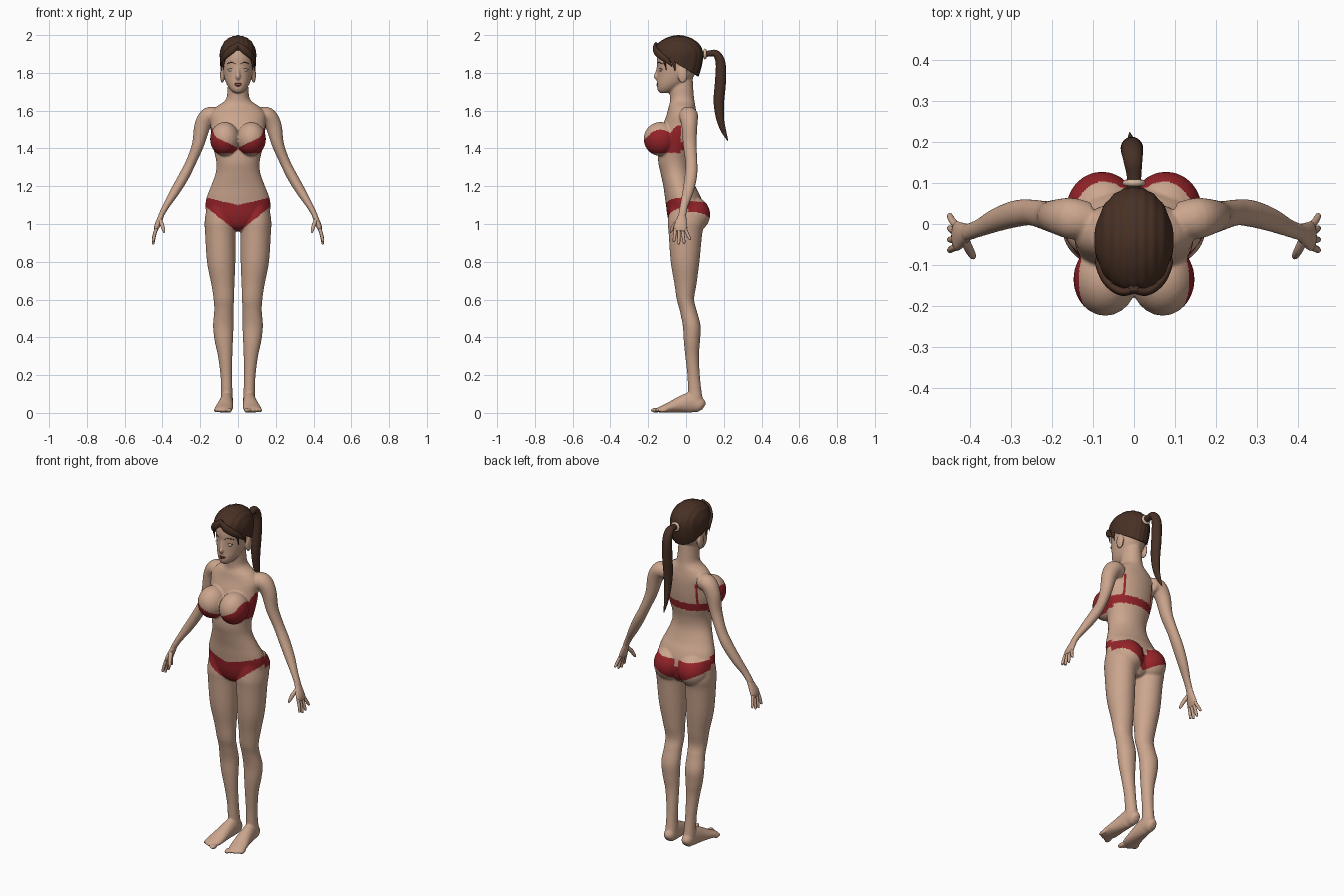
import bpy, bmesh, math
from mathutils import Vector, Matrix

X, Y, Z = Vector((1, 0, 0)), Vector((0, 1, 0)), Vector((0, 0, 1))


def mat(name, col):
    m = bpy.data.materials.new(name)
    m.diffuse_color = (*col, 1)
    return m


SKIN = mat("skin", (0.60, 0.38, 0.27))
RED = mat("red fabric", (0.30, 0.017, 0.022))
HAIR = mat("brown hair", (0.065, 0.03, 0.018))
LIP = mat("lip red", (0.28, 0.04, 0.04))
EYE = mat("eye", (0.62, 0.52, 0.47))
BROW = mat("dark brow", (0.03, 0.014, 0.01))
TIE = mat("hair tie", (0.68, 0.48, 0.34))


def spline(pts, n=6):
    """Catmull-Rom through tuples of any length."""
    out = []
    for i in range(len(pts) - 1):
        a, b, c, d = pts[max(i - 1, 0)], pts[i], pts[i + 1], pts[min(i + 2, len(pts) - 1)]
        for k in range(n):
            t = k / n
            out.append([0.5 * (2 * q + (r - p) * t + (2 * p - 5 * q + 4 * r - s) * t * t
                               + (3 * q - p - 3 * r + s) * t ** 3) for p, q, r, s in zip(a, b, c, d)])
    return out + [list(pts[-1])]


def tube(bm, pts, seg=24, ref=Y, flat=False, side=1):
    """Loft elliptical rings (x, y, z, radius_u, radius_v) along a path."""
    P = spline([(p[0] * side, *p[1:]) for p in pts])
    rings = []
    for i, p in enumerate(P):
        c = Vector(p[:3])
        t = Z if flat else (Vector(P[min(i + 1, len(P) - 1)][:3]) - Vector(P[max(i - 1, 0)][:3])).normalized()
        u = (ref - t * ref.dot(t)).normalized()
        v = t.cross(u)
        ru, rv = max(p[3], 0.001), max(p[4], 0.001)
        rings.append([bm.verts.new(c + u * ru * math.cos(a) + v * rv * math.sin(a))
                      for a in (2 * math.pi * k / seg for k in range(seg))])
    for a, b in zip(rings, rings[1:]):
        for k in range(seg):
            bm.faces.new((a[k], a[(k + 1) % seg], b[(k + 1) % seg], b[k]))
    bm.faces.new(rings[0][::-1])
    bm.faces.new(rings[-1])


def profile(rows):
    """Rows of (z, half width, front y, back y) as rings."""
    return [(0, (f + b) / 2, z, w, (b - f) / 2) for z, w, f, b in rows]


def ball(bm, c, r, side=1):
    m = Matrix.Translation((c[0] * side, c[1], c[2])) @ Matrix.Diagonal((*r, 1))
    bmesh.ops.create_uvsphere(bm, u_segments=24, v_segments=16, radius=1, matrix=m)


def make(name, bm, *mats):
    bmesh.ops.recalc_face_normals(bm, faces=bm.faces)
    for f in bm.faces:
        f.smooth = True
    me = bpy.data.meshes.new(name)
    bm.to_mesh(me)
    bm.free()
    for m in mats:
        me.materials.append(m)
    o = bpy.data.objects.new(name, me)
    bpy.context.collection.objects.link(o)
    return o


# ---- body: overlapping volumes fused by a voxel remesh
bm = bmesh.new()
tube(bm, profile([(.96, .03, -.045, .05), (.99, .10, -.08, .08), (1.04, .16, -.098, .09),
                  (1.10, .172, -.106, .09), (1.15, .163, -.113, .075), (1.20, .143, -.12, .05),
                  (1.27, .118, -.135, .028), (1.33, .115, -.147, .028), (1.40, .13, -.145, .042),
                  (1.47, .143, -.135, .052), (1.53, .145, -.12, .056), (1.58, .145, -.102, .055),
                  (1.62, .115, -.092, .05), (1.645, .078, -.085, .046), (1.67, .06, -.085, .042),
                  (1.72, .055, -.088, .038), (1.78, .05, -.085, .035)]), 48, X, True)
# head
tube(bm, profile([(1.693, .018, -.138, -.09), (1.71, .04, -.15, -.05), (1.74, .06, -.154, 0),
                  (1.78, .074, -.152, .04), (1.83, .083, -.152, .065), (1.88, .086, -.154, .075),
                  (1.93, .08, -.142, .065), (1.965, .055, -.1, .03), (1.983, .02, -.06, 0)]), 48, X, True)
# nose
tube(bm, [(0, -.146, 1.835, .008, .008), (0, -.153, 1.80, .009, .01),
          (0, -.158, 1.78, .013, .013), (0, -.152, 1.766, .007, .008)], 16, X)
for s in (1, -1):
    ball(bm, (.083, -.018, 1.79), (.012, .026, .045), s)       # ear
    ball(bm, (.07, -.135, 1.45), (.078, .089, .09), s)         # breast
    ball(bm, (.078, .035, 1.05), (.088, .093, .095), s)        # buttock
    # leg
    tube(bm, [(.10, 0, 1.12, .06, .08), (.095, .002, 1.02, .081, .098), (.094, -.003, .95, .08, .089),
              (.089, -.005, .8, .075, .076), (.08, -.003, .68, .061, .058), (.075, -.003, .6, .054, .046),
              (.075, .012, .54, .051, .045), (.078, .03, .46, .054, .047), (.075, .031, .38, .048, .043),
              (.068, .032, .3, .038, .036), (.062, .04, .2, .031, .033), (.06, .045, .13, .03, .035),
              (.059, .05, .07, .032, .038), (.059, .052, .03, .03, .036)], 32, X, True, s)
    # foot and toes
    tube(bm, [(.058, .094, .03, .014, .018), (.058, .077, .04, .03, .038), (.06, .03, .055, .034, .054),
              (.065, -.03, .044, .04, .043), (.073, -.09, .028, .047, .027), (.078, -.125, .02, .046, .019),
              (.08, -.148, .016, .036, .013)], 24, X, False, s)
    for i in range(5):
        ball(bm, (.046 + .018 * i, -.16 + .009 * i, .014),
             (.0135 if i == 0 else .0095, .027, .0135 if i == 0 else .011), s)
    # arm
    tube(bm, [(.11, .008, 1.57, .045, .045), (.155, .014, 1.572, .05, .046), (.188, .018, 1.52, .042, .043),
              (.212, .02, 1.42, .036, .032), (.25, .028, 1.325, .032, .027), (.288, .025, 1.25, .033, .028),
              (.335, .01, 1.17, .029, .025), (.378, -.01, 1.10, .022, .018), (.405, -.02, 1.05, .021, .015),
              (.412, -.023, 1.03, .02, .013)], 24, Y, False, s)
body = make("body", bm)
bpy.context.view_layer.objects.active = body
body.select_set(True)
rm = body.modifiers.new("fuse", 'REMESH')
rm.mode, rm.voxel_size, rm.use_smooth_shade = 'VOXEL', 0.005, True
sm = body.modifiers.new("soften", 'SMOOTH')
sm.factor, sm.iterations = 0.5, 6
for n in ("fuse", "soften"):
    bpy.ops.object.modifier_apply(modifier=n)


# two-piece swimwear painted on the body by position
def is_red(c):
    a, y, z = abs(c.x), c.y, c.z
    if 1.36 < z < 1.56 and a < .158:
        if y < -.03:
            low = 1.375 + max(0, .03 - a) * .7
            return low < z < 1.402 + .5 * a + max(0, a - .12) * 2
        return 1.39 < z < 1.435 or (.086 < a < .098 and y > 0 and z > 1.42)
    if .95 < z < 1.16 and a < .19:
        if y < .01:
            return .955 + .8 * a < z < 1.10 + .24 * a
        return .98 + .5 * a < z < 1.105 + .1 * a and not (a < .012 and z > 1.07)
    return False


me = body.data
me.materials.clear()
for m in (SKIN, RED):
    me.materials.append(m)
for p in me.polygons:
    p.use_smooth = True
    p.material_index = int(is_red(p.center))

# ---- hands
for s, label in ((1, "left"), (-1, "right")):
    bm = bmesh.new()
    tube(bm, [(.402, -.019, 1.055, .019, .013), (.416, -.024, 1.02, .027, .015),
              (.43, -.029, .985, .036, .014), (.437, -.03, .962, .033, .009)], 20, Y, False, s)
    for y0, y1, z1 in ((-.056, -.064, .905), (-.038, -.038, .892), (-.02, -.01, .896), (-.004, .02, .915)):
        tube(bm, [(.433, y0, .975, .009, .009), (.443, (y0 + y1) / 2, (.975 + z1) / 2, .0085, .0085),
                  (.449, y1, z1 + .006, .007, .007), (.45, y1, z1, .002, .002)], 10, Y, False, s)
    tube(bm, [(.414, -.035, 1.025, .012, .011), (.402, -.062, .995, .011, .011),
              (.393, -.078, .965, .008, .008), (.39, -.083, .953, .002, .002)], 10, Y, False, s)
    make(label + "_hand", bm, SKIN)

# ---- face details
bm = bmesh.new()
ball(bm, (0, -.147, 1.742), (.022, .009, .006))
ball(bm, (0, -.146, 1.733), (.018, .010, .006))
make("lips", bm, LIP)
eyes, brows = bmesh.new(), bmesh.new()
for s in (1, -1):
    ball(eyes, (.034, -.132, 1.815), (.019, .011, .008), s)
    tube(brows, [(.014, -.149, 1.848, .002, .003), (.035, -.142, 1.855, .003, .004),
                 (.058, -.122, 1.848, .002, .002)], 8, Z, False, s)
    tube(brows, [(.016, -.142, 1.819, .0015, .002), (.034, -.141, 1.825, .002, .002),
                 (.054, -.124, 1.818, .0015, .002)], 8, Z, False, s)
make("eyes", eyes, EYE)
make("brows_and_lashes", brows, BROW)

# ---- swept-back hair cap, cut along a sloping hairline, with combed grooves
bm = bmesh.new()
tube(bm, profile([(1.74, .07, -.13, .05), (1.80, .087, -.155, .073), (1.86, .095, -.165, .088),
                  (1.91, .096, -.17, .09), (1.95, .084, -.155, .072), (1.98, .058, -.115, .035),
                  (1.995, .028, -.075, -.005), (2.0, .004, -.045, -.035)]), 96, X, True)
bmesh.ops.bisect_plane(bm, geom=bm.verts[:] + bm.edges[:] + bm.faces[:], plane_co=(0, -.15, 1.91),
                       plane_no=(0, .6, 1), clear_inner=True)
mid = Vector((0, -.04, 1.87))
for v in bm.verts:
    v.co += (mid - v.co).normalized() * .0025 * (1 - math.cos(v.co.x * 2 * math.pi / .024)) / 2
cap = make("hair_cap", bm, HAIR)
cap.modifiers.new("thickness", 'SOLIDIFY').thickness = .008

# fringe locks
bm = bmesh.new()
for s in (1, -1):
    tube(bm, [(-.01, -.158, 1.955, .01, .008), (.03, -.164, 1.925, .02, .011), (.065, -.14, 1.895, .019, .011),
              (.086, -.10, 1.865, .012, .008), (.089, -.075, 1.835, .002, .002)], 14, Z, False, s)
    tube(bm, [(.05, -.148, 1.92, .012, .008), (.07, -.128, 1.885, .010, .007),
              (.078, -.112, 1.85, .006, .005), (.078, -.105, 1.815, .001, .001)], 12, X, False, s)
    tube(bm, [(.085, -.08, 1.88, .006, .014), (.09, -.065, 1.85, .005, .01),
              (.089, -.058, 1.81, .001, .001)], 12, X, False, s)
make("fringe", bm, HAIR)

# ponytail and its tie
bm = bmesh.new()
tube(bm, [(0, .08, 1.895, .016, .016), (0, .12, 1.902, .018, .016), (-.003, .16, 1.9, .024, .02),
          (-.005, .183, 1.85, .027, .026), (-.005, .182, 1.75, .027, .029), (-.005, .174, 1.65, .024, .028),
          (-.005, .18, 1.56, .018, .021), (-.008, .2, 1.49, .01, .013), (-.01, .222, 1.44, .002, .002)], 24, X)
make("ponytail", bm, HAIR)
bpy.ops.mesh.primitive_torus_add(major_radius=.02, minor_radius=.008, major_segments=32, minor_segments=12,
                                 location=(0, .1, 1.9), rotation=(math.pi / 2, 0, 0))
tie = bpy.context.object
tie.name = "hair_tie"
tie.data.materials.append(TIE)
bpy.ops.object.shade_smooth()
